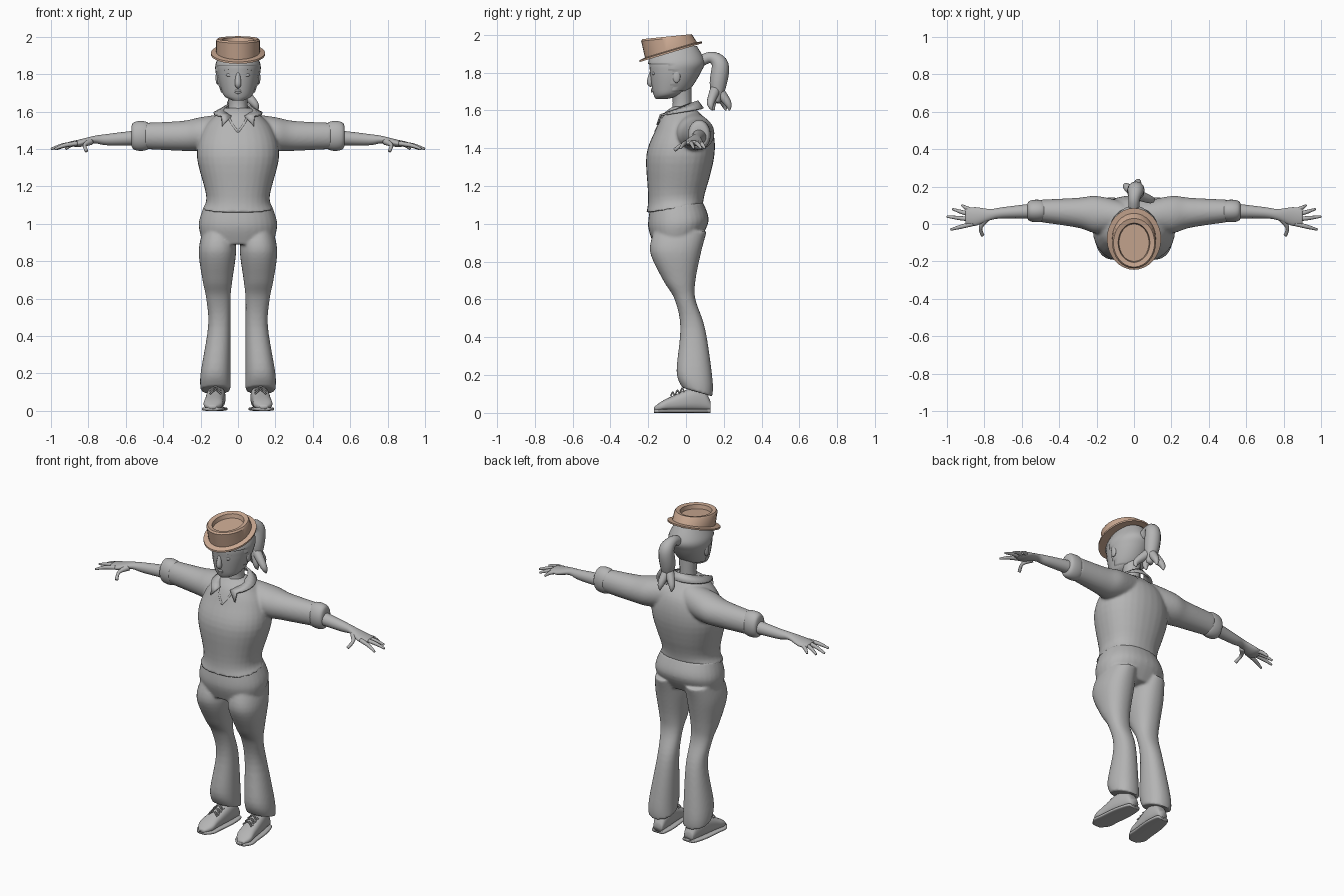
import bpy, bmesh, math
from mathutils import Vector

if "Cube" in bpy.data.objects:
    bpy.data.objects.remove(bpy.data.objects["Cube"])


def material(name, colour):
    mat = bpy.data.materials.new(name)
    mat.use_nodes = True
    mat.diffuse_color = colour
    mat.node_tree.nodes["Principled BSDF"].inputs["Base Color"].default_value = colour
    return mat


GREY = material("plain grey", (0.46, 0.46, 0.46, 1))
TAN = material("hat tan", (0.6, 0.4, 0.29, 1))
SIDES = (("left", 1), ("right", -1))


def ring(centre, u, v, power=1.0, count=32):
    """Closed superellipse section spanned by u and v."""
    points = []
    for i in range(count):
        a = math.tau * i / count
        x, y = math.cos(a), math.sin(a)
        points.append(Vector(centre) + Vector(u) * math.copysign(abs(x) ** power, x)
                      + Vector(v) * math.copysign(abs(y) ** power, y))
    return points


def level(z, y, rx, ry, x=0.0, slope=0.0, power=1.0):
    """Horizontal section, optionally tilted along y."""
    return ring((x, y, z), (rx, 0, 0), (0, ry, ry * slope), power)


def across(x, y, z, ry, rz):
    """Upright section facing along x."""
    return ring((x, y, z), (0, ry, 0), (0, 0, rz))


def smooth(rows, steps=5):
    """Fill in rows between the given ones along a smooth curve."""
    rows = [Vector(r) for r in rows]
    padded = [rows[0]] + rows + [rows[-1]]
    result = []
    for a, b, c, d in zip(padded, padded[1:], padded[2:], padded[3:]):
        for k in range(steps):
            t = k / steps
            result.append(b + ((c - a) * t + (a * 2 - b * 5 + c * 4 - d) * t ** 2
                               + (b * 3 - a - c * 3 + d) * t ** 3) / 2)
    return result + [rows[-1]]


def tube(rows):
    """Round sections along a path of x, y, z, radius."""
    rows = smooth(rows)
    path = [r.to_3d() for r in rows]
    span = path[-1] - path[0]
    axis = min(range(3), key=lambda i: abs(span[i]))
    side = Vector([float(i == axis) for i in range(3)])
    sections = []
    for i, row in enumerate(rows):
        ahead = (path[min(i + 1, len(path) - 1)] - path[max(i - 1, 0)]).normalized()
        u = ahead.cross(side).normalized()
        sections.append(ring(path[i], u * row[3], ahead.cross(u) * row[3], count=12))
    return sections


def blob(centre, rx, ry, rz, power=1.0):
    """Ellipsoid along x; a low power makes it a fat band."""
    x, y, z = centre
    angles = [math.pi * (k / 12 - 0.5) * 0.98 for k in range(13)]
    return [across(x + rx * math.sin(a), y, z, ry * math.cos(a) ** power,
                   rz * math.cos(a) ** power) for a in angles]


def finish(name, bm, mat):
    bmesh.ops.recalc_face_normals(bm, faces=bm.faces)
    mesh = bpy.data.meshes.new(name)
    bm.to_mesh(mesh)
    bm.free()
    mesh.materials.append(mat)
    mesh.shade_smooth()
    part = bpy.data.objects.new(name, mesh)
    bpy.context.collection.objects.link(part)
    return part


def build(name, *lofts, mat=GREY, merge=False):
    """Skin each list of sections; merge fuses them into one soft surface."""
    bm = bmesh.new()
    for sections in lofts:
        rows = [[bm.verts.new(p) for p in section] for section in sections]
        n = len(rows[0])
        for a, b in zip(rows, rows[1:]):
            for i in range(n):
                j = (i + 1) % n
                bm.faces.new((a[i], a[j], b[j], b[i]))
        bm.faces.new(rows[0])
        bm.faces.new(rows[-1])
    part = finish(name, bm, mat)
    if merge:
        remesh = part.modifiers.new("merge", "REMESH")
        remesh.mode, remesh.voxel_size, remesh.use_smooth_shade = "VOXEL", 0.008, True
        soften = part.modifiers.new("soften", "SMOOTH")
        soften.factor, soften.iterations = 0.5, 5
    return part


# Trousers: z, inner, outer, front and back of a leg, under the hips
LEG = ((0.96, 0.02, 0.19, -0.17, 0.11), (0.85, 0.01, 0.21, -0.19, 0.08),
       (0.7, 0.03, 0.19, -0.12, 0.05), (0.6, 0.04, 0.17, -0.06, 0.05),
       (0.45, 0.04, 0.16, -0.03, 0.1), (0.2, 0.04, 0.2, -0.05, 0.14),
       (0.11, 0.04, 0.2, -0.02, 0.14))
HIPS = ((1.1, -0.05, 0.18, 0.14), (1, -0.04, 0.21, 0.16), (0.9, -0.05, 0.19, 0.12))


def leg(sign):
    return [level(z, (front + back) / 2, (outer - inner) / 2, (back - front) / 2,
                  sign * (inner + outer) / 2, min(0, z - 0.4), 0.9)
            for z, inner, outer, front, back in smooth(LEG)]


hips = [level(*row, slope=0.1, power=0.9) for row in smooth(HIPS)]
build("trousers", hips, leg(1), leg(-1), merge=True)

# Shirt: torso with a tilted hem, and sleeves
TORSO = ((1.08, -0.06, 0.19, 0.15), (1.15, -0.05, 0.17, 0.15), (1.36, -0.03, 0.22, 0.18),
         (1.5, -0.01, 0.19, 0.15), (1.58, -0.02, 0.12, 0.1), (1.62, -0.02, 0.07, 0.05))
SLEEVE = ((0.06, 0.04, 1.5, 0.08, 0.09), (0.2, 0.05, 1.48, 0.1, 0.09),
          (0.3, 0.06, 1.47, 0.08, 0.08), (0.5, 0.07, 1.47, 0.06, 0.07))
ARM = ((0.54, 0.07, 1.46, 0.04, 0.04), (0.7, 0.06, 1.45, 0.03, 0.03),
       (0.77, 0.05, 1.45, 0.03, 0.02), (0.85, 0.04, 1.43, 0.05, 0.02),
       (0.9, 0.04, 1.43, 0.04, 0.01))


def limb(rows, sign):
    return [across(sign * x, *rest) for x, *rest in smooth(rows)]


torso = [level(*row, slope=max(0, 1.23 - row[0]), power=0.9) for row in smooth(TORSO)]
build("shirt", torso, limb(SLEEVE, 1), limb(SLEEVE, -1), merge=True)

# Rolled cuffs, forearms and hands
FINGERTIPS = ((0.92, 0.1), (0.97, 0.08), (1, 0.04), (0.98, -0.03))
for side, s in SIDES:
    build(side + "_cuff", blob((s * 0.52, 0.07, 1.47), 0.05, 0.06, 0.08, 0.25))
    digits = [tube(((s * 0.79, 0.03, 1.44, 0.02), (s * 0.82, -0.02, 1.42, 0.01),
                    (s * 0.81, -0.06, 1.39, 0.01)))]
    for k, (x, y) in enumerate(FINGERTIPS):
        root = 0.07 - 0.023 * k
        digits.append(tube(((s * 0.86, root, 1.43, 0.012),
                            (s * (x + 0.87) / 2, (y + root) / 2, 1.42, 0.011),
                            (s * x, y, 1.4, 0.006))))
    build(side + "_arm_and_hand", limb(ARM, s), *digits)

# Shoes: y, half width and top height, toes turned out; soles and laces
SHOE = ((0.13, 0.03, 0.07), (0.1, 0.04, 0.12), (0.03, 0.05, 0.14),
        (-0.07, 0.05, 0.1), (-0.13, 0.05, 0.07), (-0.17, 0.02, 0.04))
for side, s in SIDES:
    upper, sole, laces = [], [], []
    for y, width, top in smooth(SHOE):
        x = s * (0.12 - y / 10)
        upper.append(ring((x, y, top / 2), (width, 0, 0), (0, 0, top / 2 - 0.01), 0.8))
        sole.append(ring((x, y, 0.01), (width + 0.01, 0, 0), (0, 0, 0.01), 0.5))
    build(side + "_shoe", upper, sole)
    for k in range(3):
        y, z, x = -0.02 - 0.025 * k, 0.13 - 0.01 * k, s * 0.12
        for d in (-0.01, 0.01):
            laces.append(tube(((x - 0.03, y + d, z - 0.02, 0.004), (x, y, z, 0.004),
                               (x + 0.03, y - d, z - 0.02, 0.004))))
    build(side + "_laces", *laces)

# Head and neck
HEAD = smooth(((1.66, -0.13, 0.03, 0.03), (1.68, -0.1, 0.07, 0.07), (1.72, -0.08, 0.09, 0.1),
               (1.8, -0.06, 0.11, 0.13), (1.86, -0.05, 0.11, 0.14), (1.94, -0.05, 0.07, 0.1)), 9)
neck = tube(((0, -0.03, 1.54, 0.06), (0, -0.02, 1.64, 0.05), (0, -0.03, 1.75, 0.06)))
build("head_and_neck", [level(*row) for row in HEAD], neck)

# Face and ears
build("nose", tube(((0, -0.18, 1.81, 0.01), (0, -0.19, 1.75, 0.017), (0, -0.18, 1.73, 0.01))))
for name, z in (("upper_lip", 1.71), ("lower_lip", 1.7)):
    build(name, tube(((-0.03, -0.16, 1.715, 0.002), (0, -0.18, z, 0.006),
                      (0.03, -0.16, 1.715, 0.002))))
for side, s in SIDES:
    build(side + "_eye", blob((s * 0.043, -0.17, 1.795), 0.02, 0.01, 0.01))
    build(side + "_brow", tube(((s * 0.02, -0.185, 1.82, 0.003), (s * 0.045, -0.177, 1.826, 0.004),
                                (s * 0.07, -0.16, 1.82, 0.002))))
    build(side + "_ear", blob((s * 0.11, -0.05, 1.78), 0.01, 0.02, 0.035))

# Hair: head sections raised above a hairline and sunk below it
hair = []
for z, y, rx, ry in HEAD:
    section = level(z, y, rx, ry)
    for point in section:
        outward = Vector((point.x / rx, (point.y - y) / ry, 0))
        front = min(1, max(0, 0.2 - outward.y * 3))
        point += outward * (0.008 if z > 1.7 + 0.14 * front else -0.008)
    hair.append(section)
build("hair_cap", hair)

# Ponytail and its curling strands
tail = tube(((0, 0.06, 1.85, 0.03), (0, 0.13, 1.88, 0.03), (0.01, 0.18, 1.84, 0.045),
             (0.01, 0.17, 1.74, 0.045), (0.02, 0.16, 1.64, 0.02)))
strands = [tube(((0.01, 0.16, 1.72, 0.03), (x, y, 1.64, 0.02), (x * 1.1, y + 0.01, 1.6, 0.004)))
           for x, y in ((0.09, 0.13), (-0.04, 0.2), (0.02, 0.22), (0.03, 0.14))]
build("ponytail", tail, *strands)

# Collar: folded band open at the front with pointed tips, above a neckline
bm = bmesh.new()
last = None
for i in range(25):
    a = math.radians(i * 12.5 - 60)
    c, h = math.cos(a), math.sin(a)
    tip = i in (0, 24)
    pair = [bm.verts.new((0.07 * c, 0.1 * h - 0.04, 1.61 + 0.04 * h)),
            bm.verts.new((0.13 * c * (1.3 if tip else 1), 0.13 * h - 0.04,
                          1.59 + 0.02 * h - (0.05 if tip else 0)))]
    if last:
        bm.faces.new((last[0], last[1], pair[1], pair[0]))
    last = pair
thickness = finish("collar", bm, GREY).modifiers.new("thickness", "SOLIDIFY")
thickness.thickness, thickness.offset = 0.01, 0
build("neckline", *[tube(((s * 0.05, -0.12, 1.57, 0.007), (s * 0.03, -0.14, 1.53, 0.007),
                          (0, -0.16, 1.49, 0.007))) for _, s in SIDES])

# Hat: height and half width of tilted brim, crown and sunken top
HAT = ((1.91, 0.11), (1.905, 0.145), (1.915, 0.145), (1.92, 0.117),
       (1.98, 0.117), (1.99, 0.11), (1.985, 0.085), (1.96, 0.08))
hat = build("hat", [level(z, -0.08 if z < 1.95 else -0.1, r, r + 0.02,
                          slope=0.3 if z < 1.95 else 0.1) for z, r in HAT], mat=TAN)
bpy.ops.object.select_all(action="DESELECT")
hat.select_set(True)
bpy.context.view_layer.objects.active = hat
bpy.ops.object.shade_smooth_by_angle(angle=math.radians(35))
